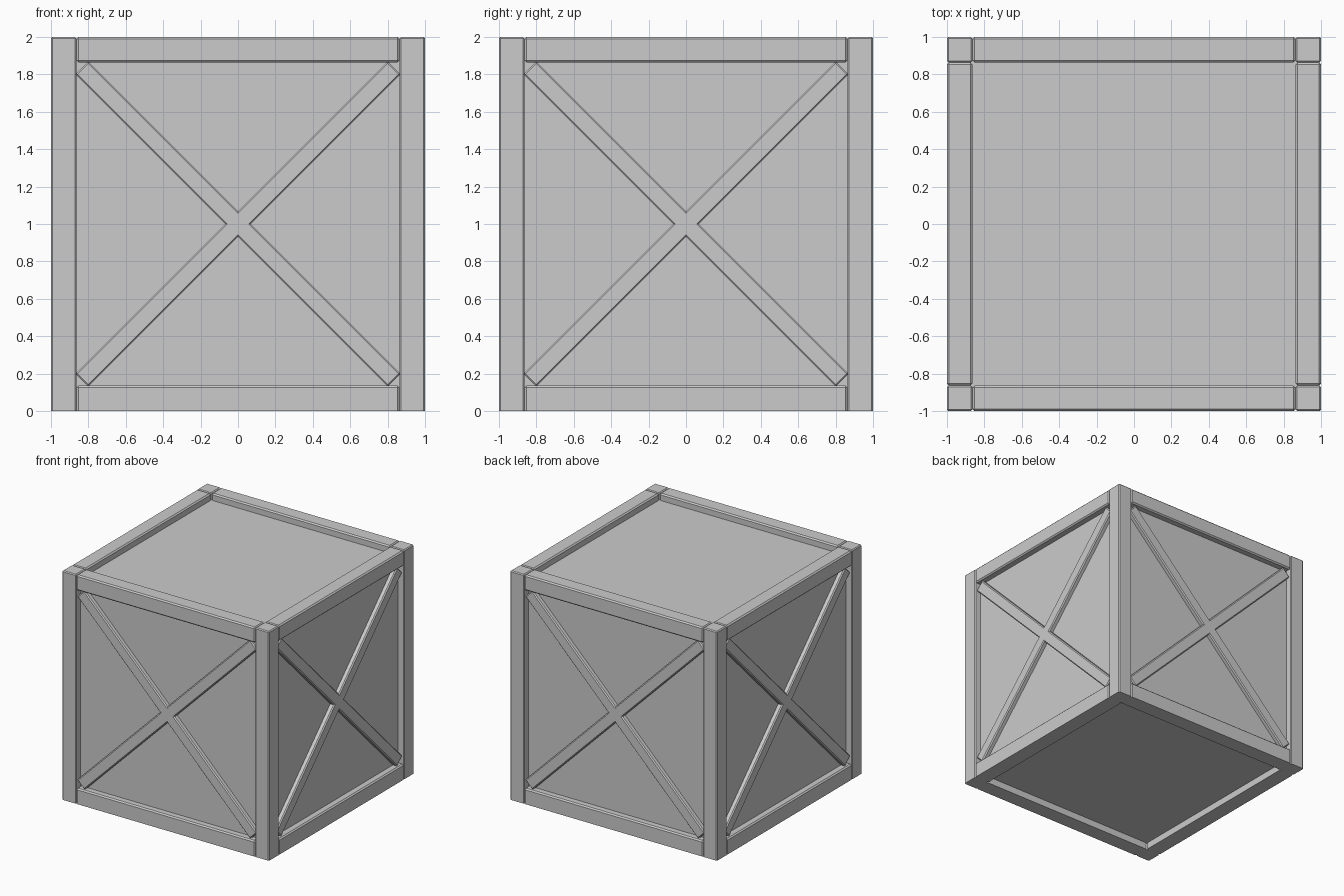
import bpy, bmesh, math
from mathutils import Matrix

if "Cube" in bpy.data.objects:
    bpy.data.objects.remove(bpy.data.objects["Cube"])

def finish(bm, name):
    bmesh.ops.recalc_face_normals(bm, faces=bm.faces)
    me = bpy.data.meshes.new(name)
    bm.to_mesh(me)
    bm.free()
    ob = bpy.data.objects.new(name, me)
    bpy.context.collection.objects.link(ob)
    return ob

def box(name, lo, hi, bevel=0.0):
    """Box between two corners; edges are chamfered except those on the ground."""
    bm = bmesh.new()
    bmesh.ops.create_cube(bm, size=1)
    for v in bm.verts:
        v.co = [lo[i] if v.co[i] < 0 else hi[i] for i in range(3)]
    if bevel:
        edges = [e for e in bm.edges if max(v.co.z for v in e.verts) > 0.001]
        bmesh.ops.bevel(bm, geom=edges, offset=bevel, segments=1, affect='EDGES')
    return finish(bm, name)

W = 0.136      # timber width
IN = 1 - W     # inner edge of the frame
PANEL = 0.94   # recessed panel face

# Inner box forming the recessed panels
box("panel_box", (-PANEL, -PANEL, 0.06), (PANEL, PANEL, PANEL + 1))

sides = ("front", "right", "back", "left")
for k, side in enumerate(sides):
    turn = Matrix.Rotation(k * math.pi / 2, 4, 'Z')

    # Corner post and the two rails of this side
    parts = [
        box(side + "_post", (IN, -1, 0), (1, -IN, 2), 0.008),
        box(side + "_bottom_rail", (-IN, -1, 0), (IN, -IN, W), 0.011),
        box(side + "_top_rail", (-IN, -1, 2 - W), (IN, -IN, 2), 0.011),
    ]

    # Crossed brace: one X-shaped profile, extruded with a chamfered front
    bm = bmesh.new()
    half, reach, c = 0.049, 1.181, 0.009
    rings = []
    for y, inset in ((-PANEL + 0.01, 0), (-0.98 + c, 0), (-0.98, c)):
        h, r = half - inset, reach - inset
        ring = []
        for q in range(4):
            a = math.pi / 4 + q * math.pi / 2
            for u, v in ((h, -h), (r, -h), (r, h)):
                x = u * math.cos(a) - v * math.sin(a)
                z = u * math.sin(a) + v * math.cos(a)
                ring.append(bm.verts.new((x, y, 1 + z)))
        rings.append(ring)
    for a, b in zip(rings, rings[1:]):
        for i in range(12):
            j = (i + 1) % 12
            bm.faces.new((a[i], a[j], b[j], b[i]))
    bm.faces.new(rings[0])
    bm.faces.new(rings[-1])
    parts.append(finish(bm, side + "_cross_brace"))

    for ob in parts:
        ob.data.transform(turn)
